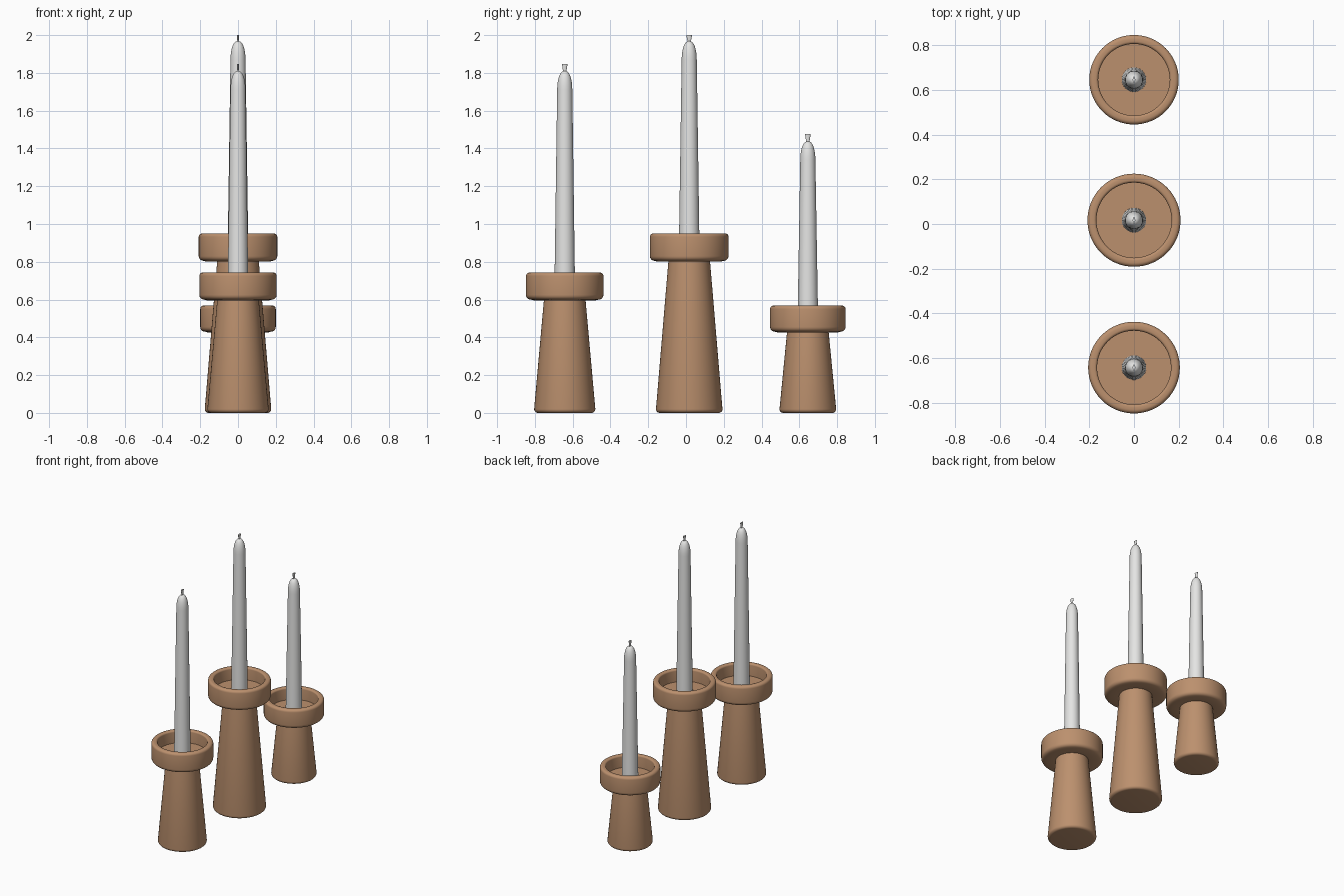
import bpy, bmesh, math

if "Cube" in bpy.data.objects:
    bpy.data.objects.remove(bpy.data.objects["Cube"])


def material(name, rgb):
    m = bpy.data.materials.new(name)
    m.diffuse_color = (*rgb, 1)
    m.use_nodes = True
    m.node_tree.nodes["Principled BSDF"].inputs["Base Color"].default_value = m.diffuse_color
    return m


WOOD = material("warm_wood", (0.50, 0.28, 0.155))
WAX = material("white_wax", (0.78, 0.78, 0.77))


def finish(bm, name, mat, loc):
    bmesh.ops.remove_doubles(bm, verts=bm.verts, dist=1e-5)
    bmesh.ops.recalc_face_normals(bm, faces=bm.faces)
    me = bpy.data.meshes.new(name)
    bm.to_mesh(me)
    bm.free()
    me.materials.append(mat)
    ob = bpy.data.objects.new(name, me)
    ob.location = loc
    bpy.context.collection.objects.link(ob)
    bpy.ops.object.select_all(action='DESELECT')
    ob.select_set(True)
    bpy.context.view_layer.objects.active = ob
    bpy.ops.object.shade_smooth_by_angle(angle=math.radians(35))
    return ob


def lathe(name, profile, mat, loc, steps=64):
    """Spin an (r, z) profile around the z axis."""
    bm = bmesh.new()
    vs = [bm.verts.new((r, 0, z)) for r, z in profile]
    es = [bm.edges.new(p) for p in zip(vs, vs[1:])]
    bmesh.ops.spin(bm, geom=vs + es, cent=(0, 0, 0), axis=(0, 0, 1),
                   angle=2 * math.pi, steps=steps)
    return finish(bm, name, mat, loc)


def corner(r, z, size, start):
    """Quarter-round corner around a centre, starting at an angle in degrees."""
    return [(r + size * math.cos(math.radians(start + a)),
             z + size * math.sin(math.radians(start + a))) for a in range(0, 91, 18)]


def holder(name, y, base_r, cup_r, neck_z, rim_z):
    floor = rim_z - 0.09
    prof = [(0, 0)]
    prof += corner(base_r - 0.02, 0.02, 0.02, -90)            # rounded foot
    prof += [(0.11, neck_z + 0.01)]                           # tapered stem
    prof += [(cup_r - 0.04, neck_z + 0.006)]
    prof += corner(cup_r - 0.025, neck_z + 0.035, 0.025, -90)  # cup underside
    prof += corner(cup_r - 0.018, rim_z - 0.018, 0.018, 0)     # outer rim
    prof += corner(cup_r - 0.028, rim_z - 0.012, 0.012, 90)    # inner rim
    prof += [(cup_r - 0.040, floor), (0, floor)]              # cup well
    lathe(name + "_holder", prof, WOOD, (0, y, 0))


def candle(name, y, bottom, tip, wick_top):
    h = 0.10                                                  # domed end height
    prof = [(0, bottom), (0.055, bottom), (0.040, tip - h)]
    prof += [(0.040 * math.cos(a) ** 0.8, tip - h + h * math.sin(a))
             for a in (math.radians(d) for d in range(12, 85, 12))]
    prof += [(0, tip)]
    lathe(name + "_candle", prof, WAX, (0, y, 0), 48)
    # flat wick flaring towards the top
    bm = bmesh.new()
    length = wick_top - tip + 0.02
    bmesh.ops.create_cone(bm, cap_ends=True, segments=12, radius1=0.006,
                          radius2=0.015, depth=length)
    bmesh.ops.scale(bm, vec=(0.4, 1, 1), verts=bm.verts)
    finish(bm, name + "_wick", WAX, (0, y, wick_top - length / 2))


# name, y, foot radius, cup radius, neck height, rim height, candle tip, wick top
for name, y, base_r, cup_r, neck, rim, tip, wick in (
        ("medium", -0.642, 0.162, 0.205, 0.59, 0.743, 1.81, 1.847),
        ("tall", 0.017, 0.176, 0.208, 0.795, 0.95, 1.968, 2.0),
        ("short", 0.645, 0.150, 0.200, 0.42, 0.568, 1.438, 1.476)):
    holder(name, y, base_r, cup_r, neck, rim)
    candle(name, y, rim - 0.11, tip, wick)
